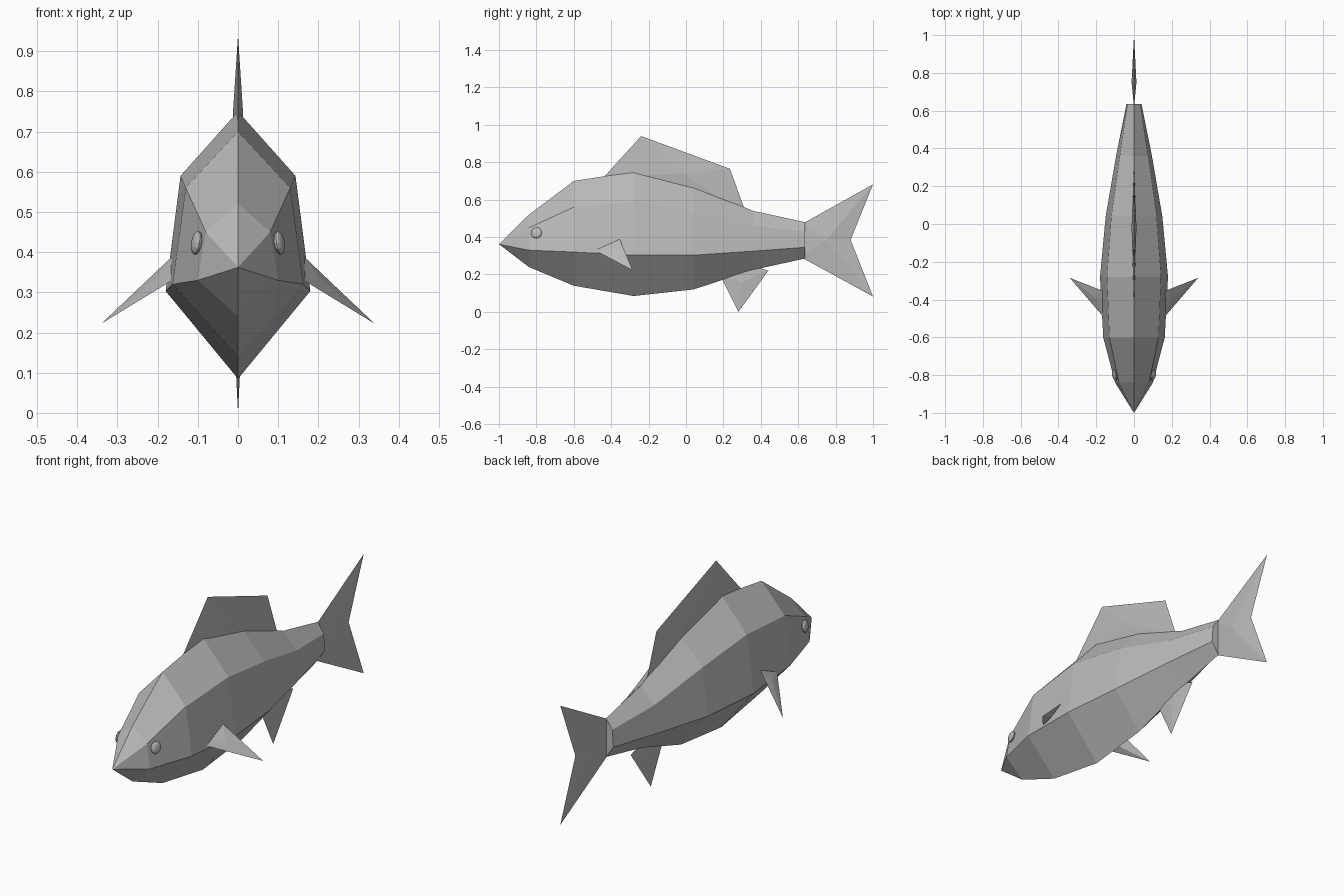
import bpy, bmesh
from mathutils import Vector, Matrix

if "Cube" in bpy.data.objects:
    bpy.data.objects.remove(bpy.data.objects["Cube"])

grey = bpy.data.materials.new("plain grey")
grey.use_nodes = True
colour = (0.5, 0.5, 0.5, 1)
grey.diffuse_color = colour
grey.node_tree.nodes["Principled BSDF"].inputs["Base Color"].default_value = colour


def finish(name, bm):
    bmesh.ops.recalc_face_normals(bm, faces=bm.faces)
    mesh = bpy.data.meshes.new(name)
    bm.to_mesh(mesh)
    bm.free()
    mesh.materials.append(grey)
    obj = bpy.data.objects.new(name, mesh)
    bpy.context.collection.objects.link(obj)
    return obj


# Body: hexagonal sections lofted back from the snout
# y, top z, upper corner x z, lower corner x z, bottom z
sections = [
    (-0.84, 0.52, 0.080, 0.45, 0.100, 0.33, 0.24),
    (-0.60, 0.70, 0.130, 0.56, 0.163, 0.32, 0.14),
    (-0.28, 0.75, 0.143, 0.59, 0.180, 0.303, 0.085),
    (0.04, 0.67, 0.120, 0.54, 0.150, 0.303, 0.12),
    (0.36, 0.54, 0.075, 0.46, 0.095, 0.325, 0.225),
    (0.635, 0.48, 0.034, 0.43, 0.040, 0.345, 0.285),
]
bm = bmesh.new()
snout = bm.verts.new((0, -1, 0.362))
rings = []
for y, top, ux, uz, lx, lz, bottom in sections:
    ring = [(0, top), (ux, uz), (lx, lz), (0, bottom), (-lx, lz), (-ux, uz)]
    rings.append([bm.verts.new((x, y, z)) for x, z in ring])
for i in range(6):
    j = (i + 1) % 6
    bm.faces.new((snout, rings[0][i], rings[0][j]))
    for a, b in zip(rings, rings[1:]):
        bm.faces.new((a[i], b[i], b[j], a[j]))
bm.faces.new(rings[-1])
finish("body", bm)


# Fins: an outline with a raised middle on both sides
def fin(name, outline, middle, bulge):
    bm = bmesh.new()
    rim = [bm.verts.new(p) for p in outline]
    for side in (-1, 1):
        peak = bm.verts.new(Vector(middle) + side * Vector(bulge))
        for a, b in zip(rim, rim[1:] + rim[:1]):
            bm.faces.new((a, b, peak))
    return finish(name, bm)


def flat_fin(name, outline, middle, thickness):
    fin(name, [(0, y, z) for y, z in outline], (0, *middle), (thickness, 0, 0))


flat_fin("dorsal_fin", [(-0.44, 0.72), (-0.24, 0.94), (0.235, 0.765),
                        (0.32, 0.53), (-0.05, 0.62)], (-0.02, 0.74), 0.013)
flat_fin("tail_fin", [(0.62, 0.47), (1, 0.682), (0.88, 0.385),
                      (1, 0.082), (0.62, 0.29)], (0.75, 0.385), 0.013)
flat_fin("anal_fin", [(0.18, 0.20), (0.28, 0), (0.44, 0.22),
                      (0.32, 0.26)], (0.30, 0.16), 0.008)

for side, label in ((1, "left"), (-1, "right")):
    # Pectoral fins
    rim = [(0.155, -0.50, 0.335), (0.163, -0.355, 0.39), (0.34, -0.285, 0.222)]
    fin(label + "_pectoral_fin", [(side * x, y, z) for x, y, z in rim],
        (side * 0.20, -0.39, 0.325), (side * 0.006, 0, 0.008))

    # Eyes, flattened and turned to lie on the cheek
    bm = bmesh.new()
    bmesh.ops.create_uvsphere(bm, u_segments=12, v_segments=8, radius=0.03)
    turn = Vector((side, -0.25, 0.17)).to_track_quat("Z", "Y").to_matrix().to_4x4()
    place = Matrix.Translation((side * 0.103, -0.80, 0.423))
    bm.transform(place @ turn @ Matrix.Diagonal((1, 1, 0.4, 1)))
    finish(label + "_eye", bm)
